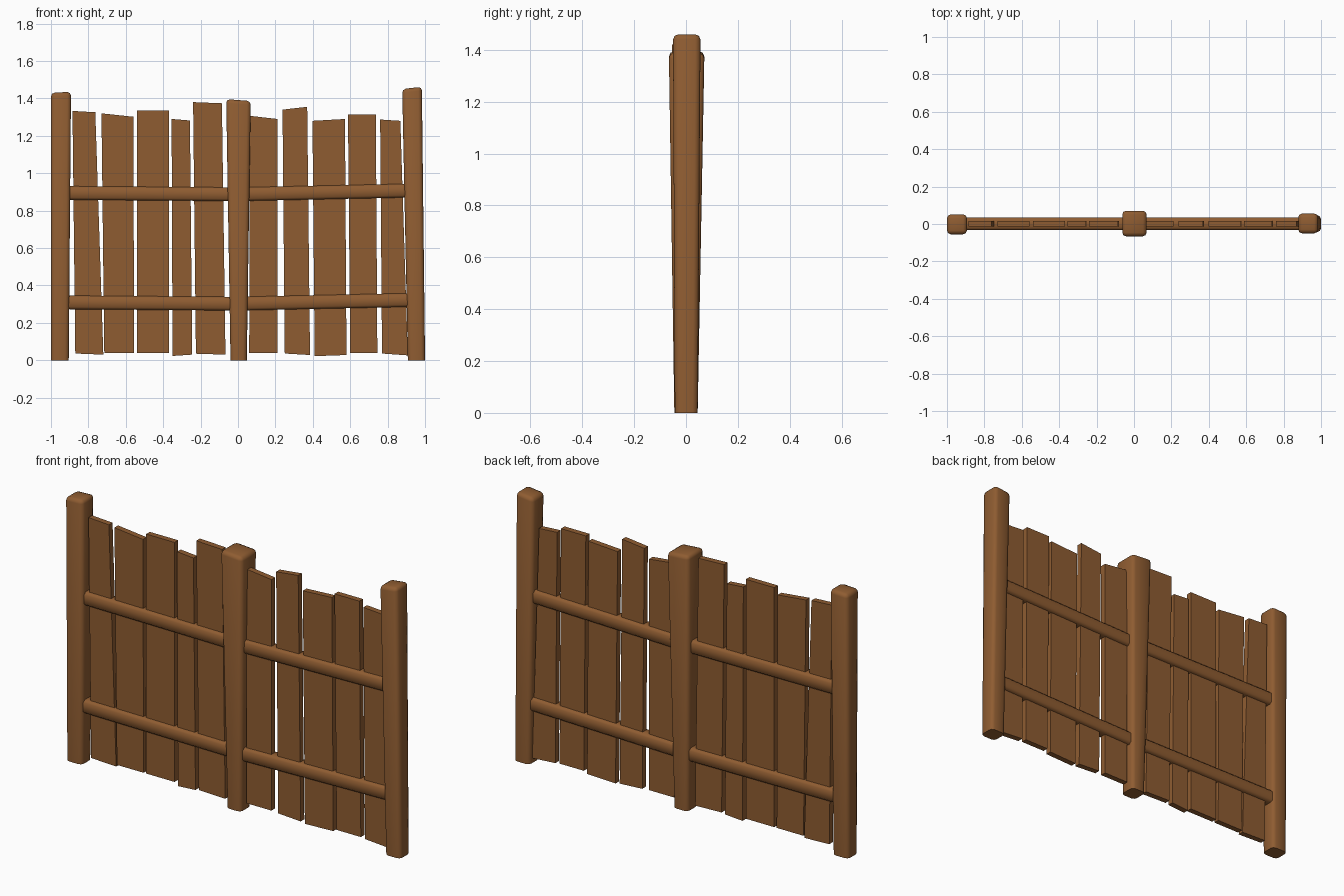
import bpy, bmesh

if "Cube" in bpy.data.objects:
    bpy.data.objects.remove(bpy.data.objects["Cube"])

wood = bpy.data.materials.new("brown_wood")
wood.diffuse_color = (0.275, 0.108, 0.031, 1)
wood.use_nodes = True
wood.node_tree.nodes["Principled BSDF"].inputs["Base Color"].default_value = wood.diffuse_color


def block(name, quad, ys, bevel=0.0, segs=1, keep=None):
    """Six-sided block: front outline quad (BL, BR, TR, TL) in x,z; ys = (y0, y1) per corner."""
    bm = bmesh.new()
    f = [bm.verts.new((x, y[0], z)) for (x, z), y in zip(quad, ys)]
    b = [bm.verts.new((x, y[1], z)) for (x, z), y in zip(quad, ys)]
    bm.faces.new(f)
    bm.faces.new(b[::-1])
    for i in range(4):
        j = (i + 1) % 4
        bm.faces.new((f[j], f[i], b[i], b[j]))
    bmesh.ops.recalc_face_normals(bm, faces=bm.faces[:])
    if bevel:
        edges = [e for e in bm.edges if keep(e)]
        bmesh.ops.bevel(bm, geom=edges, offset=bevel, segments=segs,
                        profile=0.5, affect='EDGES', clamp_overlap=True)
    me = bpy.data.meshes.new(name)
    bm.to_mesh(me)
    bm.free()
    me.materials.append(wood)
    ob = bpy.data.objects.new(name, me)
    bpy.context.collection.objects.link(ob)
    if bevel:
        bpy.ops.object.select_all(action='DESELECT')
        ob.select_set(True)
        bpy.context.view_layer.objects.active = ob
        bpy.ops.object.shade_smooth_by_angle(angle=0.9)
    return ob


# Posts: bottom x range, top x range, top z left/right, bottom y, top y
posts = [
    ("left_post", -1.0, -0.905, -1.0, -0.893, 1.43, 1.435, (-.045, .043), (-.055, .051)),
    ("middle_post", -.04, .047, -.063, .068, 1.396, 1.386, (-.045, .045), (-.066, .071)),
    ("right_post", .908, 1.0, .878, .983, 1.45, 1.462, (-.043, .045), (-.05, .056)),
]
for n, a, b, c, d, zl, zr, yb, yt in posts:
    block(n, [(a, 0), (b, 0), (d, zr), (c, zl)], [yb, yb, yt, yt], 0.02, 2,
          lambda e: max(v.co.z for v in e.verts) > 0.1)

# Rails: two per bay, left bay dips slightly, right bay rises
for level, z in (("lower", 0.27), ("upper", 0.855)):
    for side, x0, x1, z0, z1 in (("left", -.94, 0, .003, -.004), ("right", 0, .94, -.004, .016)):
        h = 0.073
        block(f"{level}_{side}_rail",
              [(x0, z + z0), (x1, z + z1), (x1, z + z1 + h), (x0, z + z0 + h)],
              [(-.033, .036)] * 4, 0.012, 1,
              lambda e: abs(e.verts[0].co.x - e.verts[1].co.x) > 0.5)

# Planks: bottom x range, bottom z left/right, top x range, top z left/right
planks = [
    (-.87, -.72, .036, .03, -.885, -.763, 1.333, 1.326),
    (-.715, -.555, .04, .04, -.73, -.56, 1.32, 1.302),
    (-.54, -.37, .04, .04, -.54, -.37, 1.336, 1.336),
    (-.35, -.245, .023, .03, -.355, -.257, 1.29, 1.282),
    (-.225, -.067, .035, .03, -.24, -.086, 1.38, 1.374),
    (.06, .21, .04, .04, .062, .21, 1.307, 1.29),
    (.25, .385, .036, .028, .238, .37, 1.34, 1.355),
    (.41, .58, .022, .028, .398, .572, 1.28, 1.29),
    (.6, .745, .04, .04, .588, .737, 1.314, 1.314),
    (.77, .908, .036, .026, .76, .868, 1.287, 1.28),
]
for i, (a, b, za, zb, c, d, zc, zd) in enumerate(planks):
    block(f"plank_{i + 1}", [(a, za), (b, zb), (d, zd), (c, zc)], [(-.014, .017)] * 4)
